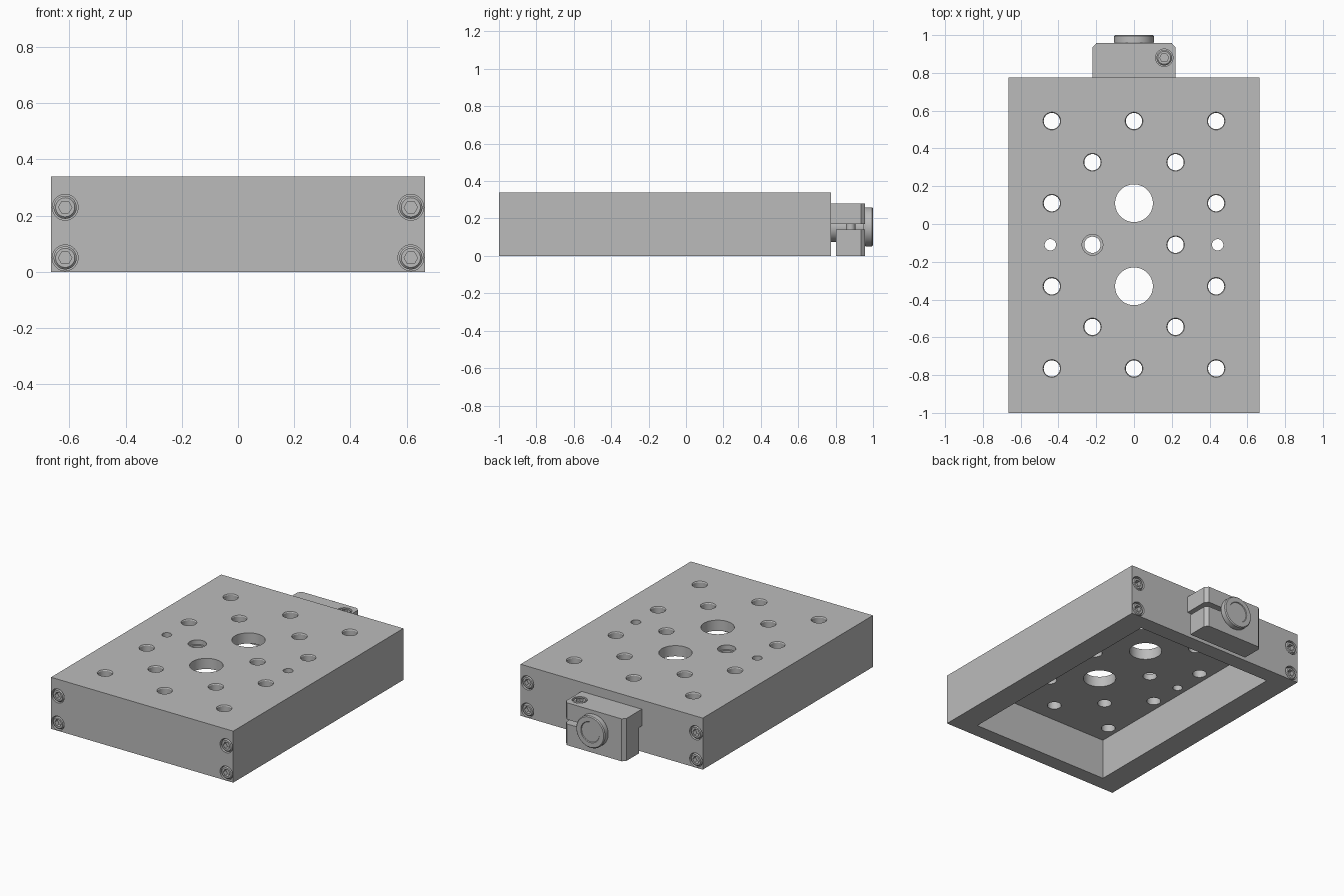
import bpy, bmesh
from math import radians, cos, sin, tau
from mathutils import Matrix, Vector

cube = bpy.data.objects.get("Cube")
if cube:
    bpy.data.objects.remove(cube, do_unlink=True)

grey = bpy.data.materials.new("machined grey")
grey.use_nodes = True
grey.diffuse_color = (0.5, 0.5, 0.5, 1)
bsdf = next(n for n in grey.node_tree.nodes if n.type == 'BSDF_PRINCIPLED')
bsdf.inputs["Base Color"].default_value = grey.diffuse_color


def box(bm, lo, hi):
    lo, hi = Vector(lo), Vector(hi)
    mat = Matrix.Translation((lo + hi) / 2) @ Matrix.Diagonal((*(hi - lo), 1))
    bmesh.ops.create_cube(bm, size=1, matrix=mat)


def lathe(bm, profile, mat=Matrix(), n=40):
    """Closed turned solid; profile is (radius, height) from bottom to top."""
    rings = [[bm.verts.new(mat @ Vector((r * cos(tau * i / n), r * sin(tau * i / n), h)))
              for i in range(n)] for r, h in profile]
    for a, b in zip(rings, rings[1:]):
        for i in range(n):
            j = (i + 1) % n
            bm.faces.new((a[i], a[j], b[j], b[i]))
    bm.faces.new(rings[0][::-1])
    bm.faces.new(rings[-1])


def finish(name, bm):
    bmesh.ops.recalc_face_normals(bm, faces=bm.faces)
    mesh = bpy.data.meshes.new(name)
    bm.to_mesh(mesh)
    bm.free()
    mesh.materials.append(grey)
    ob = bpy.data.objects.new(name, mesh)
    bpy.context.collection.objects.link(ob)
    return ob


def select(ob):
    bpy.ops.object.select_all(action='DESELECT')
    ob.select_set(True)
    bpy.context.view_layer.objects.active = ob


def cut(ob, bm):
    """Subtract the solids in bm from ob and discard them."""
    cutter = finish("cutter", bm)
    cutter.hide_render = True
    select(ob)
    mod = ob.modifiers.new("cut", 'BOOLEAN')
    mod.operation, mod.solver, mod.object = 'DIFFERENCE', 'EXACT', cutter
    bpy.ops.object.modifier_apply(modifier=mod.name)
    bpy.data.objects.remove(cutter, do_unlink=True)


def smooth(ob):
    select(ob)
    bpy.ops.object.shade_smooth_by_angle(angle=radians(30))


TOP, BACK, AXIS_Z, CLAMP_TOP = 0.34, 0.775, 0.155, 0.28

# Screw positions: four on each end face, one on the clamp
end_screws = [Matrix.Translation((x, y, z)) @ Matrix.Rotation(radians(a), 4, 'X')
              for y, a in ((-1, 90), (BACK, -90))
              for x in (-0.615, 0.615) for z in (0.05, 0.23)]
clamp_screw = Matrix.Translation((0.16, 0.88, CLAMP_TOP))
counterbore = [(0.046, -0.06), (0.046, 0.02)]

# Hollow housing, open underneath
bm = bmesh.new()
box(bm, (-0.665, -1, 0), (0.665, BACK, TOP))
housing = finish("housing", bm)
bm = bmesh.new()
box(bm, (-0.505, -0.9, -0.1), (0.505, 0.67, 0.27))
cut(housing, bm)

# Holes through the top plate, and the screw counterbores
holes = [(x, y) for y in (0.545, -0.765) for x in (-0.435, 0, 0.435)]
holes += [(x, y) for y in (0.11, -0.33) for x in (-0.435, 0.435)]
holes += [(x, y) for y in (0.327, -0.545) for x in (-0.22, 0.22)]
holes.append((0.22, -0.11))
bm = bmesh.new()
for x, y in holes:
    lathe(bm, [(0.043, -0.15), (0.043, -0.006), (0.047, 0), (0.047, 0.02)],
          Matrix.Translation((x, y, TOP)))
lathe(bm, [(0.043, -0.15), (0.043, -0.03), (0.055, -0.03), (0.055, 0.02)],
      Matrix.Translation((-0.22, -0.11, TOP)))
for x, y, r in ((0, 0.11, 0.1), (0, -0.33, 0.1), (-0.443, -0.11, 0.03), (0.443, -0.11, 0.03)):
    lathe(bm, [(r, -0.15), (r, 0.02)], Matrix.Translation((x, y, TOP)), 56)
for m in end_screws:
    lathe(bm, counterbore, m)
cut(housing, bm)
smooth(housing)

# Split clamp block with bevelled outer corners
bm = bmesh.new()
outline = [(-0.22, BACK), (0.22, BACK), (0.22, 0.935), (0.2, 0.957), (-0.2, 0.957), (-0.22, 0.935)]
base = bm.faces.new([bm.verts.new((x, y, 0)) for x, y in outline])
grown = bmesh.ops.extrude_face_region(bm, geom=[base])
bmesh.ops.translate(bm, vec=(0, 0, CLAMP_TOP),
                    verts=[v for v in grown["geom"] if isinstance(v, bmesh.types.BMVert)])
clamp = finish("clamp_block", bm)
# Relief behind the lower jaw, slot on the left side, screw counterbore
for lo, hi in (((-0.3, 0.7, -0.1), (0.3, 0.803, 0.17)), ((0.04, 0.7, 0.14), (0.3, 1.1, 0.17))):
    bm = bmesh.new()
    box(bm, lo, hi)
    cut(clamp, bm)
bm = bmesh.new()
lathe(bm, counterbore, clamp_screw)
cut(clamp, bm)
smooth(clamp)

# Spindle sleeve through the clamp, and its dished end cap
along_y = Matrix.Translation((0, 0, AXIS_Z)) @ Matrix.Rotation(radians(-90), 4, 'X')
bm = bmesh.new()
lathe(bm, [(0.08, 0.76), (0.08, 0.955)], along_y, 48)
smooth(finish("spindle_sleeve", bm))
bm = bmesh.new()
lathe(bm, [(0.098, 0.95), (0.105, 0.962), (0.105, 0.994), (0.099, 1),
           (0.068, 1), (0.065, 0.995)], along_y, 56)
smooth(finish("end_cap", bm))

# Clamp screw shank crossing the slot
bm = bmesh.new()
lathe(bm, [(0.025, 0.12), (0.025, 0.21)], Matrix.Translation((0.16, 0.88, 0)), 24)
smooth(finish("clamp_screw_shank", bm))

# Socket head screws
bm = bmesh.new()
lathe(bm, [(0.041, -0.06), (0.041, -0.009), (0.034, -0.002)])
screw = finish("socket_screw", bm)
bm = bmesh.new()
lathe(bm, [(0.024, -0.03), (0.024, 0.02)], n=6)
cut(screw, bm)
smooth(screw)
screw.matrix_world = clamp_screw
for m in end_screws:
    copy = screw.copy()
    bpy.context.collection.objects.link(copy)
    copy.matrix_world = m
